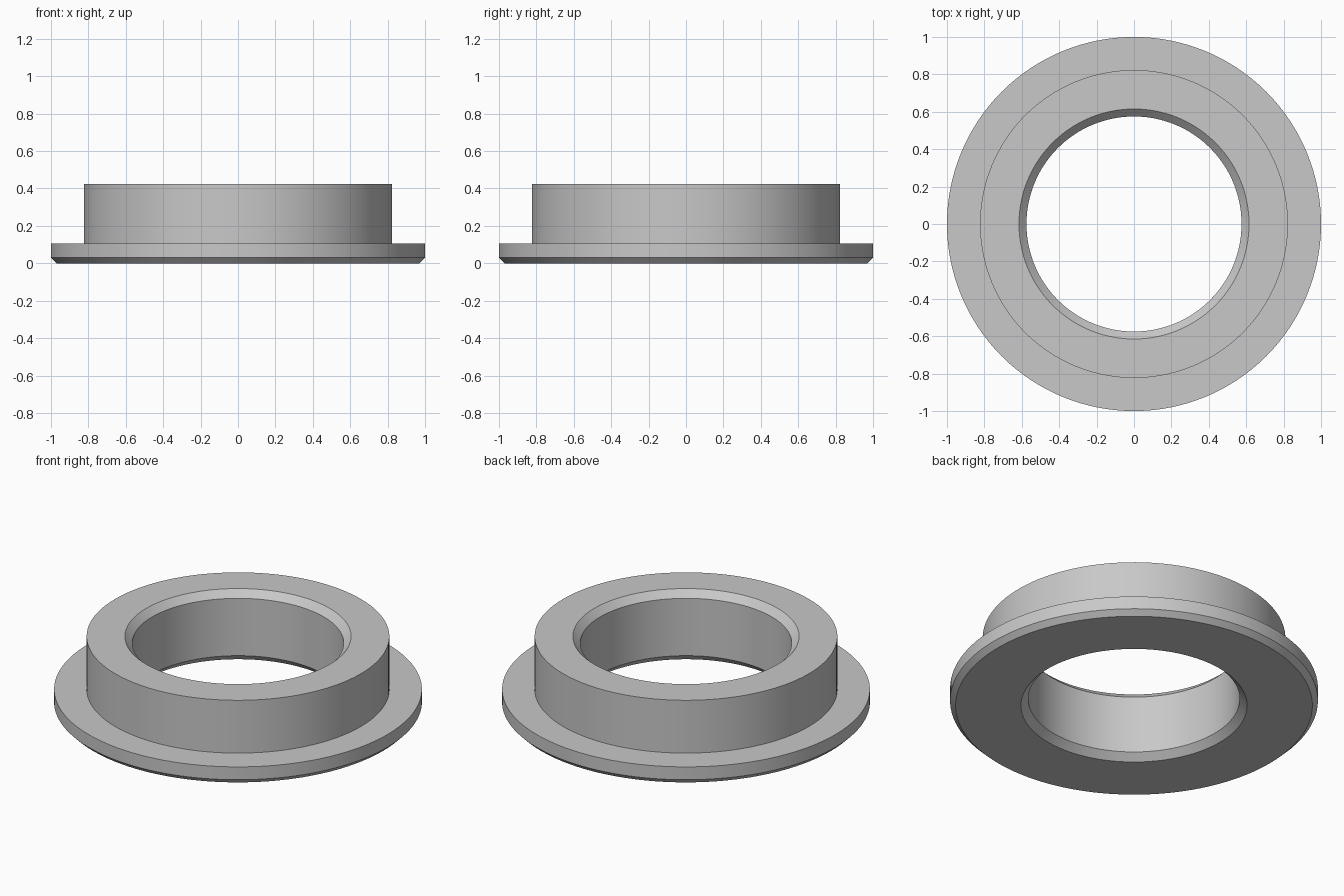
import bpy
import bmesh
from math import radians, tau
from mathutils import Matrix

cube = bpy.data.objects.get("Cube")
if cube:
    bpy.data.objects.remove(cube)

SEGMENTS = 128
BORE, BODY, FLANGE = 0.575, 0.823, 1.0
HEIGHT, FLANGE_TOP = 0.424, 0.107
BORE_CHAMFER, RIM_CHAMFER = 0.04, 0.03

# Plain grey metal
metal = bpy.data.materials.new("grey_metal")
metal.use_nodes = True
grey = (0.58, 0.58, 0.58, 1.0)
metal.diffuse_color = grey
metal.node_tree.nodes["Principled BSDF"].inputs["Base Color"].default_value = grey

# Closed cross-section of the flanged bushing: radius, height
profile = [
    (BORE + BORE_CHAMFER, 0),
    (FLANGE - RIM_CHAMFER, 0),
    (FLANGE, RIM_CHAMFER),
    (FLANGE, FLANGE_TOP),
    (BODY, FLANGE_TOP),
    (BODY, HEIGHT),
    (BORE + BORE_CHAMFER, HEIGHT),
    (BORE, HEIGHT - BORE_CHAMFER),
    (BORE, BORE_CHAMFER),
]

# Revolve the section around the vertical axis
bm = bmesh.new()
rings = []
for i in range(SEGMENTS):
    turn = Matrix.Rotation(tau * i / SEGMENTS, 3, "Z")
    rings.append([bm.verts.new(turn @ bm.verts.new((r, 0, z)).co) for r, z in profile])
bmesh.ops.delete(bm, geom=[v for v in bm.verts if v not in {w for ring in rings for w in ring}],
                 context="VERTS")
count = len(profile)
for i, ring in enumerate(rings):
    after = rings[(i + 1) % SEGMENTS]
    for j in range(count):
        k = (j + 1) % count
        bm.faces.new((ring[j], after[j], after[k], ring[k]))
bmesh.ops.recalc_face_normals(bm, faces=bm.faces)

mesh = bpy.data.meshes.new("flanged_bushing")
bm.to_mesh(mesh)
bm.free()
mesh.materials.append(metal)
bushing = bpy.data.objects.new("flanged_bushing", mesh)
bpy.context.collection.objects.link(bushing)

# Smooth round walls with crisp chamfer edges
bpy.ops.object.select_all(action="DESELECT")
bushing.select_set(True)
bpy.context.view_layer.objects.active = bushing
bpy.ops.object.shade_smooth_by_angle(angle=radians(30))
